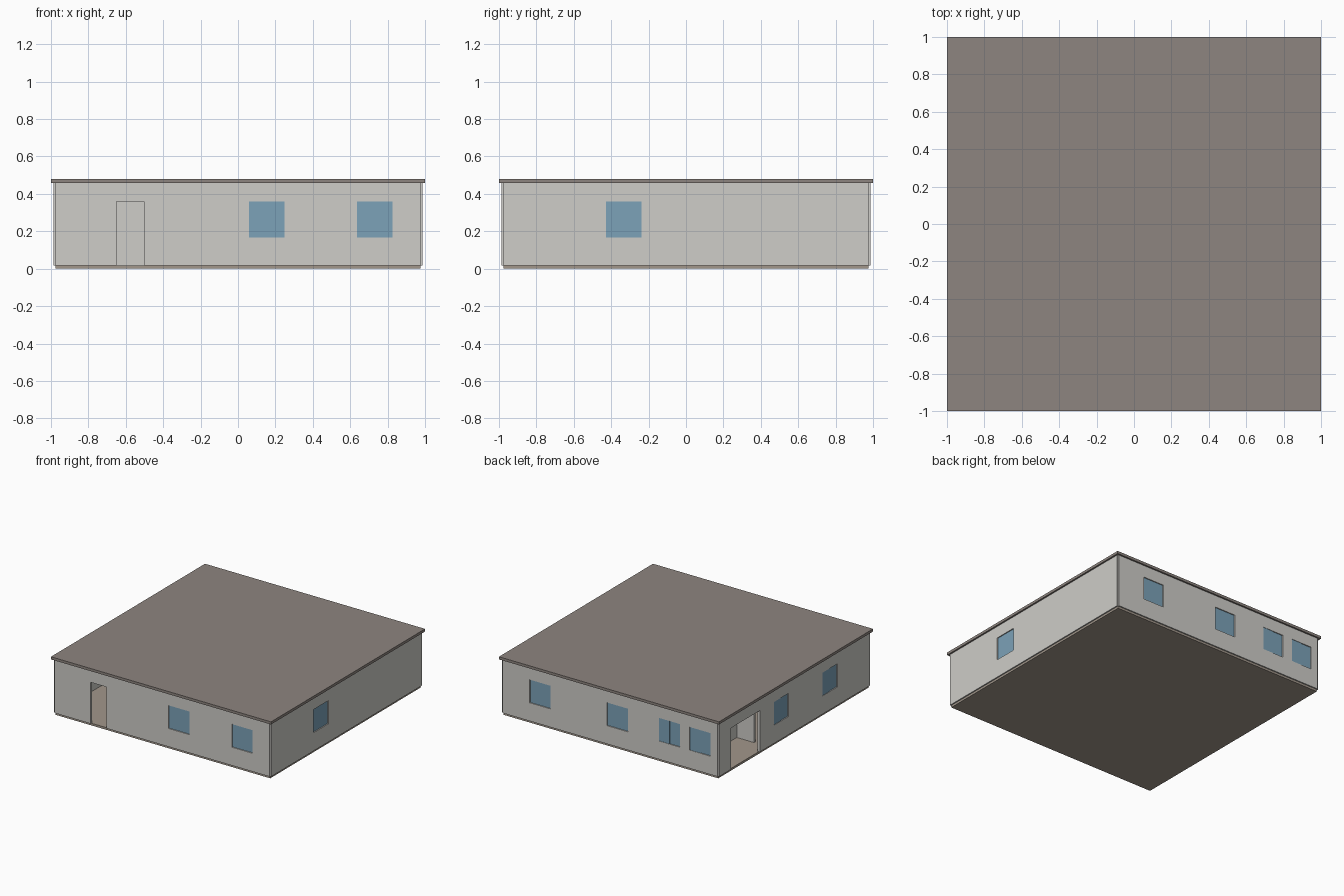
import bpy, bmesh
from math import pi
from mathutils import Matrix

if "Cube" in bpy.data.objects:
    bpy.data.objects.remove(bpy.data.objects["Cube"])

AXIS, T = 0.977, 0.02            # wall centre line, wall thickness
Z0, Z1, TOP = 0.018, 0.457, 0.479
SILL, HEAD = 0.168, 0.358


def material(name, rgb):
    m = bpy.data.materials.new(name)
    m.diffuse_color = (*rgb, 1)
    m.use_nodes = True
    m.node_tree.nodes["Principled BSDF"].inputs["Base Color"].default_value = m.diffuse_color
    return m


WALL = material("plaster", (0.62, 0.61, 0.58))
ROOF = material("roof_brown", (0.27, 0.235, 0.215))
FLOOR = material("floor_beige", (0.36, 0.31, 0.26))
GLASS = material("glass_blue", (0.20, 0.36, 0.48))


def finish(name, bm, mat, matrix):
    bmesh.ops.recalc_face_normals(bm, faces=bm.faces)
    bm.transform(matrix)
    me = bpy.data.meshes.new(name)
    bm.to_mesh(me)
    bm.free()
    me.materials.append(mat)
    ob = bpy.data.objects.new(name, me)
    bpy.context.collection.objects.link(ob)
    return ob


def box(name, lo, hi, mat, matrix=Matrix()):
    bm = bmesh.new()
    size = [b - a for a, b in zip(lo, hi)]
    mid = [(a + b) / 2 for a, b in zip(lo, hi)]
    bmesh.ops.create_cube(bm, size=1, matrix=Matrix.Translation(mid) @ Matrix.Diagonal((*size, 1)))
    return finish(name, bm, mat, matrix)


def wall(name, u0, u1, holes, matrix):
    """Upright wall along local x, outside facing local -y, with rectangular holes."""
    us = sorted({u0, u1, *(h[0] for h in holes), *(h[1] for h in holes)})
    zs = sorted({Z0, Z1, *(h[2] for h in holes), *(h[3] for h in holes)})
    bm = bmesh.new()
    for a, b in zip(us, us[1:]):
        for c, d in zip(zs, zs[1:]):
            u, z = (a + b) / 2, (c + d) / 2
            if not any(h[0] < u < h[1] and h[2] < z < h[3] for h in holes):
                bm.faces.new([bm.verts.new((p, -T / 2, q)) for p, q in ((a, c), (b, c), (b, d), (a, d))])
    bmesh.ops.remove_doubles(bm, verts=bm.verts, dist=1e-5)
    ext = bmesh.ops.extrude_face_region(bm, geom=bm.faces[:], use_keep_orig=True)
    verts = [g for g in ext["geom"] if isinstance(g, bmesh.types.BMVert)]
    bmesh.ops.translate(bm, verts=verts, vec=(0, T, 0))
    return finish(name, bm, WALL, matrix)


# floor slab and flat roof
box("floor_slab", (-AXIS, -AXIS, 0), (AXIS, AXIS, Z0), FLOOR)
box("flat_roof", (-1, -1, Z1), (1, 1, TOP), ROOF)

# outer walls: turn, doorway spans, windows (start, end, pane step), all in wall coordinates
sides = {
    "front": (0, [(-0.65, -0.503)], [(0.058, 0.248, 0), (0.635, 0.825, 0)]),
    "right": (pi / 2, [], [(-0.427, -0.237, 0)]),
    "back": (pi, [], [(-0.73, -0.54, 0), (-0.027, 0.163, 0),
                      (0.445, 0.635, 0.005), (0.724, 0.914, 0.005)]),
    "left": (-pi / 2, [(-0.825, -0.45)], [(-0.27, -0.08, 0.005), (0.365, 0.555, 0.005)]),
}
for side, (turn, doors, windows) in sides.items():
    m = Matrix.Rotation(turn, 4, "Z") @ Matrix.Translation((0, -AXIS, 0))
    holes = [(a, b, Z0, HEAD) for a, b in doors] + [(a, b, SILL, HEAD) for a, b, _ in windows]
    wall(side + "_wall", -AXIS, AXIS, holes, m)
    # two glass panes per window, recessed in the opening
    for i, (a, b, step) in enumerate(windows, 1):
        mid = (a + b) / 2
        for part, p, q, y in (("first", a, mid, -step), ("second", mid, b, 0)):
            box(f"{side}_window_{i}_{part}_pane", (p, y - 0.002, SILL), (q, y + 0.002, HEAD), GLASS, m)

# inner partitions seen through the doorways
wall("cross_partition", -0.856, AXIS - T / 2, [], Matrix.Translation((0, 0.33, 0)))
wall("entry_partition", 0.34, AXIS - T / 2, [],
     Matrix.Translation((-0.69, 0, 0)) @ Matrix.Rotation(pi / 2, 4, "Z"))
